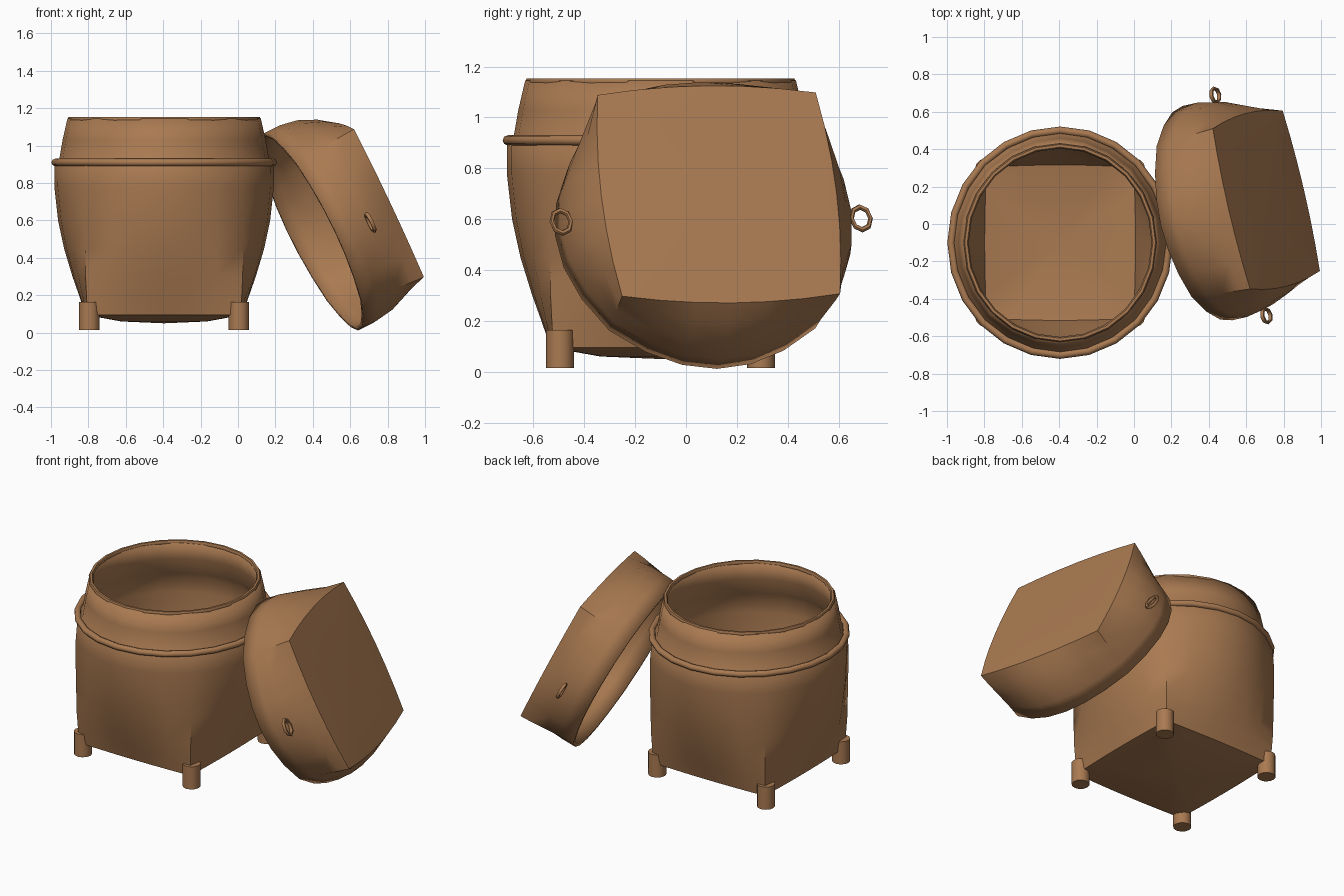
import bpy, bmesh, math
from mathutils import Matrix, Vector

if "Cube" in bpy.data.objects:
    bpy.data.objects.remove(bpy.data.objects["Cube"])

tan = bpy.data.materials.new("woven tan")
tan.diffuse_color = (0.40, 0.195, 0.083, 1)
tan.use_nodes = True
tan.node_tree.nodes["Principled BSDF"].inputs["Base Color"].default_value = tan.diffuse_color


def finish(ob, name, angle=40):
    ob.name = name
    ob.data.materials.clear()
    ob.data.materials.append(tan)
    bpy.ops.object.select_all(action='DESELECT')
    ob.select_set(True)
    bpy.context.view_layer.objects.active = ob
    bpy.ops.object.shade_smooth_by_angle(angle=math.radians(angle))
    return ob


def outline(h, m, z, n=6):
    """Four bowed sides: corners at +-h, side middles at m (round when m = 1.41 h)."""
    pts = []
    for k in range(4):
        rot = Matrix.Rotation(k * math.pi / 2, 3, 'Z')
        for i in range(n):
            s = 1 - 2 * i / n
            pts.append(rot @ Vector((h * s, h + (m - h) * (1 - s * s), z)))
    return pts


def shell(name, tip, levels, matrix, thick):
    """Open vessel: a closed tip, then outlines up to the open rim."""
    bm = bmesh.new()
    rings = [[bm.verts.new(p) for p in outline(*lv)] for lv in levels]
    c = bm.verts.new((0, 0, tip))
    n = len(rings[0])
    for i in range(n):
        j = (i + 1) % n
        bm.faces.new((c, rings[0][i], rings[0][j]))
        for a, b in zip(rings, rings[1:]):
            bm.faces.new((a[i], b[i], b[j], a[j]))
    bmesh.ops.recalc_face_normals(bm, faces=bm.faces)
    me = bpy.data.meshes.new(name)
    bm.to_mesh(me)
    bm.free()
    ob = bpy.data.objects.new(name, me)
    bpy.context.collection.objects.link(ob)
    ob.matrix_world = matrix
    finish(ob, name)
    mod = ob.modifiers.new("wall", 'SOLIDIFY')
    mod.thickness = thick
    mod.offset = -1
    return ob


def ring(name, matrix, major, minor, seg, mseg):
    bpy.ops.mesh.primitive_torus_add(major_radius=major, minor_radius=minor,
                                     major_segments=seg, minor_segments=mseg)
    ob = bpy.context.object
    ob.matrix_world = matrix
    return finish(ob, name, 60)


# Basket: square base swelling to a round shoulder, then a tapering collar
CX, CY = -0.395, -0.10
base = Matrix.Translation((CX, CY, 0)) @ Matrix.Diagonal((1, 1.03, 1, 1))
shell("basket_body", 0.05,
      [(.22, .23, .06), (.41, .42, .095), (.415, .455, .2), (.42, .49, .3),
       (.422, .535, .45), (.424, .567, .6), (.424, .587, .78), (.418, .587, .89),
       (.395, .56, .93), (.383, .543, 1.03), (.366, .517, 1.145)], base, 0.025)

# Band at the shoulder and thin lip on the collar
ring("shoulder_band", base @ Matrix.Translation((0, 0, .91)), .583, .02, 24, 8)
ring("collar_lip", base @ Matrix.Translation((0, 0, 1.142)), .503, .014, 24, 6)

# Four peg feet
for sx, side in ((-1, "left"), (1, "right")):
    for sy, end in ((-1, "front"), (1, "back")):
        bpy.ops.mesh.primitive_cylinder_add(
            vertices=12, radius=.055, depth=.15,
            location=(CX + sx * .4, CY + sy * .395, .09))
        finish(bpy.context.object, f"{end}_{side}_foot")

# Lid leaning on the basket: its own axes (u across, n out of the closed top)
n = Vector((.879, .199, .439)).normalized()
u = Vector((-.227, .977, .011))
u = (u - n * u.dot(n)).normalized()
v = n.cross(u)
lean = Matrix.Translation((.392, .058, .54)) @ Matrix((u, v, n)).transposed().to_4x4()
shell("lid", .365,
      [(.22, .23, .367), (.44, .475, .36), (.436, .525, .29), (.428, .57, .19),
       (.42, .588, .09), (.416, .588, 0)], lean, 0.022)

# Cord loops on opposite sides of the lid
for s, side in ((1, "back"), (-1, "front")):
    place = lean @ Matrix.Translation((s * .605, -.03, .19))
    ring(f"{side}_lid_loop", place @ Matrix.Diagonal((.85, 1.1, 1, 1)), .045, .011, 8, 6)
